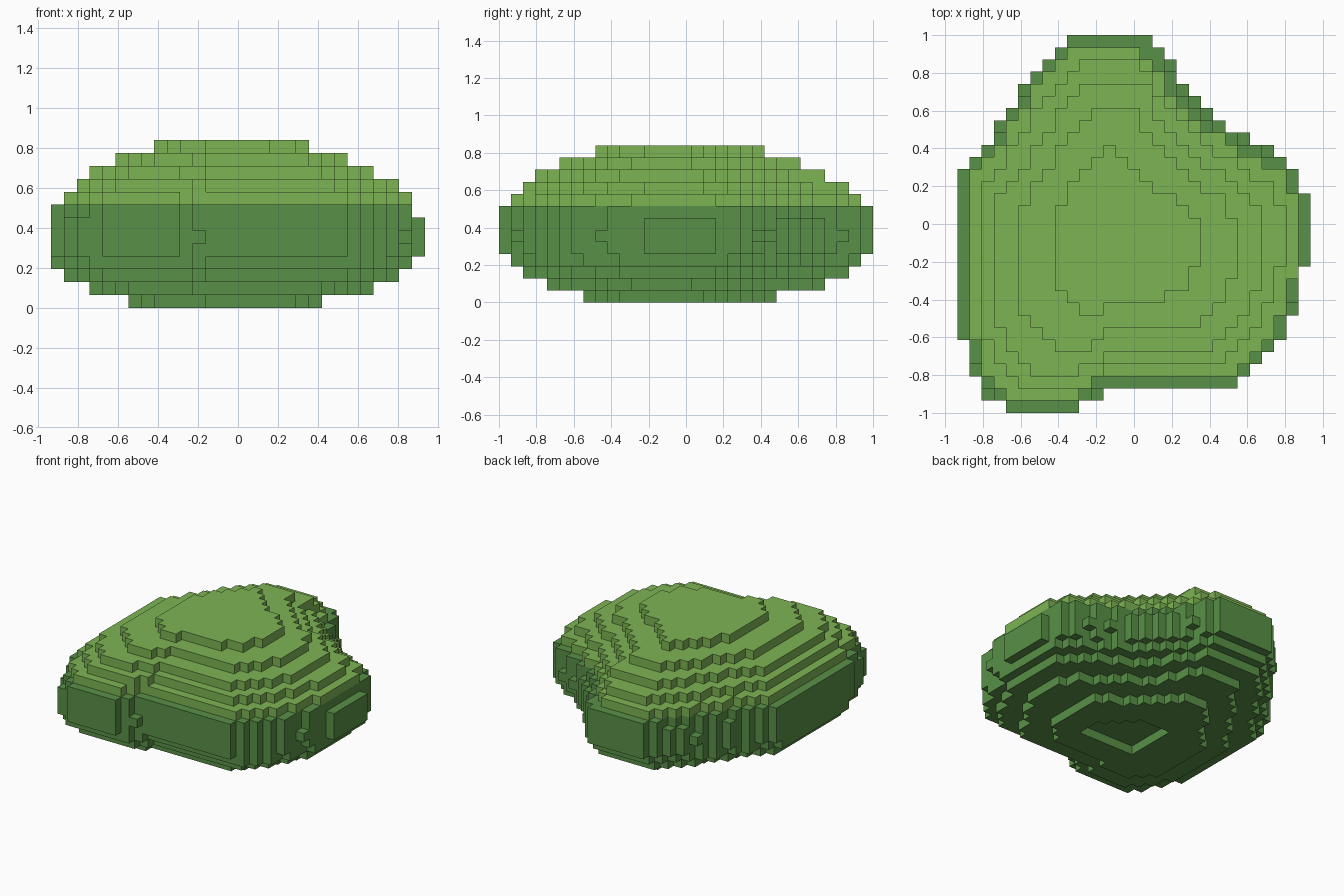
import bpy, bmesh
from mathutils import Vector

cube = bpy.data.objects.get("Cube")
if cube:
    bpy.data.objects.remove(cube, do_unlink=True)

S = 2 / 31  # block size

# Key outlines, widest to narrowest, with matching points (clockwise from the back)
RIM = [(-.33, 1), (.11, 1), (.25, .74), (.46, .53), (.85, .31), (.91, .17),
       (.91, -.22), (.803, -.615), (.549, -.87), (-.15, -.87), (-.30, -1), (-.65, -1),
       (-.79, -.92), (-.94, -.555), (-.94, .27), (-.825, .37), (-.61, .68)]
SHOULDER = [(-.31, .935), (.04, .935), (.18, .72), (.37, .5), (.78, .26), (.865, .15),
            (.865, -.20), (.73, -.58), (.54, -.8), (-.16, -.8), (-.29, -.935), (-.61, -.935),
            (-.76, -.84), (-.87, -.56), (-.87, .23), (-.75, .39), (-.555, .67)]
CROWN = [(-.27, .74), (.055, .74), (.10, .6), (.28, .38), (.6, .16), (.68, .02),
         (.68, -.28), (.58, -.46), (.42, -.68), (-.16, -.68), (-.29, -.8), (-.49, -.8),
         (-.61, -.72), (-.745, -.5), (-.745, .10), (-.6, .28), (-.45, .5)]
TIP = [(-.17, .42), (-.09, .42), (-.03, .32), (.10, .20), (.27, .09), (.35, 0),
       (.35, -.16), (.29, -.32), (.16, -.41), (-.10, -.41), (-.22, -.48), (-.28, -.48),
       (-.34, -.38), (-.42, -.35), (-.42, .05), (-.34, .17), (-.24, .32)]
KEYS = [RIM, SHOULDER, CROWN, TIP]

# How far each layer, from the ground up, has moved through the key outlines
LEVELS = [2.7, 2.085, 1.238, .52, .14, 0, .14, .3, 1, 1.45, 2, 2.4, 3]
FIRST_LIGHT = 8

# Shallow hollow under the base
HOLLOW = [(-.23, -.29), (.2, -.29), (.2, -.1), (.0, .1), (-.23, .1)]


def outline(t):
    i = min(int(t), 2)
    return [Vector(a).lerp(Vector(b), t - i) for a, b in zip(KEYS[i], KEYS[i + 1])]


def inside(x, y, poly):
    hit = False
    for (x0, y0), (x1, y1) in zip(poly, poly[1:] + poly[:1]):
        if (y0 > y) != (y1 > y) and x < x0 + (y - y0) * (x1 - x0) / (y1 - y0):
            hit = not hit
    return hit


# Fill every layer with blocks
cells = set()
for k, t in enumerate(LEVELS):
    poly = outline(t)
    for i in range(-14, 15):
        for j in range(-15, 16):
            if inside(i * S, j * S, poly) and not (k == 0 and inside(i * S, j * S, HOLLOW)):
                cells.add((i, j, k))


def make_material(name, rgb):
    mat = bpy.data.materials.new(name)
    mat.use_nodes = True
    mat.diffuse_color = (*rgb, 1)
    bsdf = mat.node_tree.nodes["Principled BSDF"]
    bsdf.inputs["Base Color"].default_value = (*rgb, 1)
    bsdf.inputs["Roughness"].default_value = .9
    return mat


def make_blocks(name, layers, mat):
    """Skin the blocks of some layers, leaving out faces hidden by a neighbour."""
    bm = bmesh.new()
    for c in sorted(c for c in cells if c[2] in layers):
        centre = Vector((c[0], c[1], c[2] + .5))
        for axis in range(3):
            for sign in (-1, 1):
                n = Vector((0, 0, 0))
                n[axis] = sign
                if tuple(int(a + b) for a, b in zip(c, n)) in cells:
                    continue
                u = Vector((0, 0, 0))
                u[(axis + 1) % 3] = 1
                v = n.cross(u)
                bm.faces.new([bm.verts.new((centre + (n + u * a + v * b) / 2) * S)
                              for a, b in ((-1, -1), (1, -1), (1, 1), (-1, 1))])
    # Join the faces and merge the flat areas
    bmesh.ops.remove_doubles(bm, verts=bm.verts, dist=S / 100)
    bmesh.ops.dissolve_limit(bm, angle_limit=.01, verts=bm.verts, edges=bm.edges)
    mesh = bpy.data.meshes.new(name)
    bm.to_mesh(mesh)
    bm.free()
    mesh.materials.append(mat)
    obj = bpy.data.objects.new(name, mesh)
    bpy.context.collection.objects.link(obj)


make_blocks("lower_foliage", range(FIRST_LIGHT), make_material("dark green", (.099, .28, .062)))
make_blocks("upper_foliage", range(FIRST_LIGHT, len(LEVELS)),
            make_material("light green", (.205, .455, .087)))
